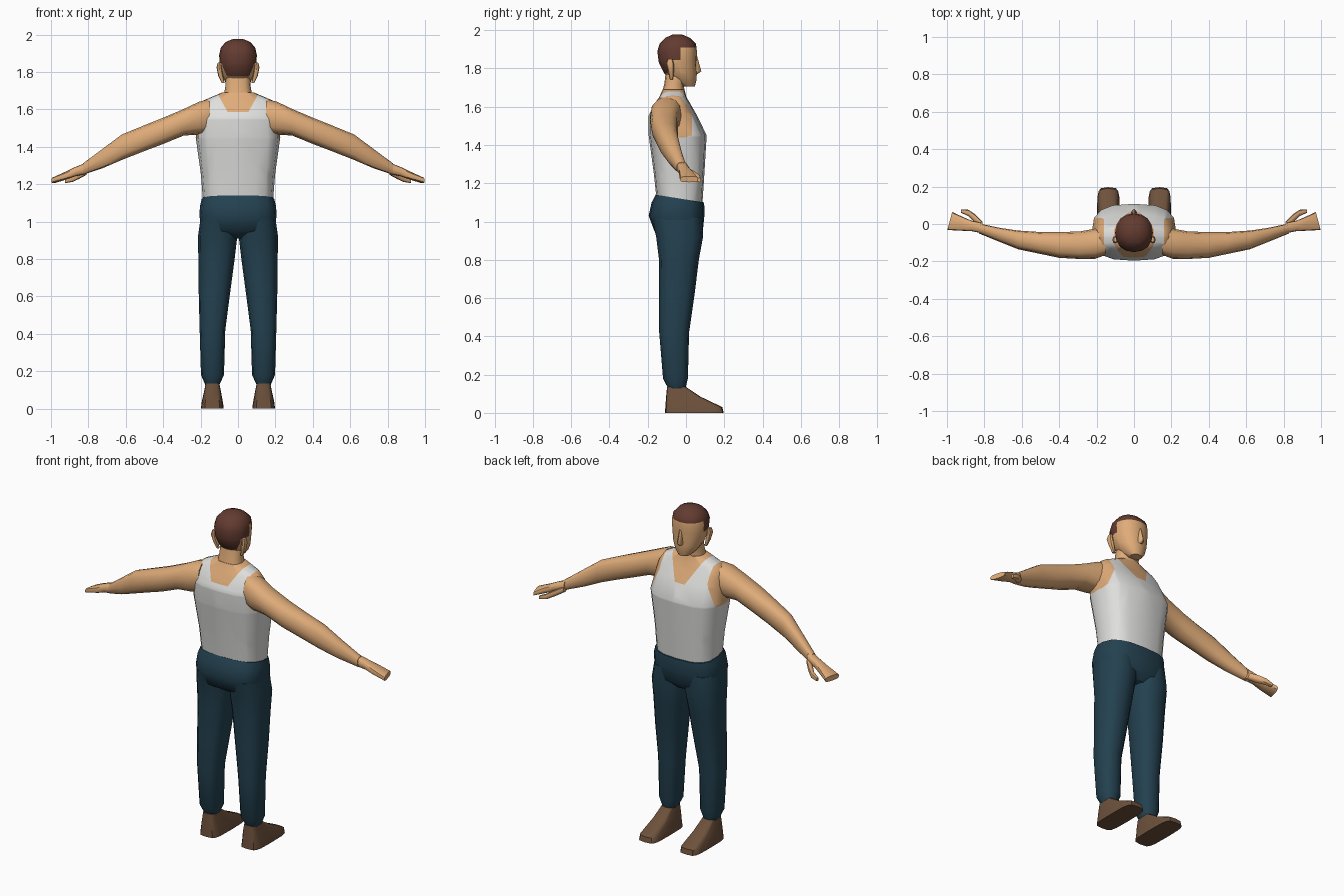
import bpy, bmesh, math
from mathutils import Vector


def material(name, r, g, b):
    m = bpy.data.materials.new(name)
    m.diffuse_color = (r, g, b, 1)
    return m


SKIN = material("skin", 0.74, 0.41, 0.19)
SHIRT = material("white_shirt", 0.74, 0.74, 0.73)
PANTS = material("dark_teal_pants", 0.017, 0.053, 0.080)
HAIR = material("brown_hair", 0.125, 0.044, 0.030)
SHOE = material("brown_shoe", 0.155, 0.083, 0.045)


def spow(c, e):
    return math.copysign(abs(c) ** e, c)


def loft(name, axis, sections, mats, sides=12, p=2.5, mirror=False, cuts=(), rule=None):
    """Skin super-ellipse sections (t, u0, u1, v0, v1[, tilt]) along an axis.
    u, v are (x, y) for axis z and (y, z) for axis x. Cuts are (point, normal)."""
    bm = bmesh.new()
    rings = []
    for s in sections:
        t, u0, u1, v0, v1 = s[:5]
        tilt = s[5] if len(s) > 5 else 0
        ring = []
        for i in range(sides):
            a = math.tau * i / sides
            du = (u1 - u0) / 2 * spow(math.cos(a), 2 / p)
            dv = (v1 - v0) / 2 * spow(math.sin(a), 2 / p)
            u, v = (u0 + u1) / 2 + du, (v0 + v1) / 2 + dv
            if axis == 'z':
                co = (u, v, t + tilt * dv)
            else:
                co = (t + tilt * du, u, v)
            ring.append(bm.verts.new(co))
        rings.append(ring)
    for a, b in zip(rings, rings[1:]):
        for i in range(sides):
            j = (i + 1) % sides
            bm.faces.new((a[i], a[j], b[j], b[i]))
    bm.faces.new(rings[0])
    bm.faces.new(rings[-1])
    for co, no in cuts:
        bmesh.ops.bisect_plane(bm, geom=bm.verts[:] + bm.edges[:] + bm.faces[:],
                               plane_co=co, plane_no=no, dist=1e-5)
    bmesh.ops.recalc_face_normals(bm, faces=bm.faces[:])
    for f in bm.faces:
        f.smooth = True
        if rule:
            f.material_index = rule(f.calc_center_median())
    for e in bm.edges:
        e.smooth = e.calc_face_angle(0) < math.radians(42)
    me = bpy.data.meshes.new(name)
    bm.to_mesh(me)
    bm.free()
    for m in mats:
        me.materials.append(m)
    ob = bpy.data.objects.new(name, me)
    bpy.context.collection.objects.link(ob)
    if mirror:
        ob.modifiers.new("mirror", 'MIRROR').use_mirror_merge = False
    return ob


# Torso: tank top with neckline and armholes cut into skin-coloured areas
def line_plane(x0, z0, x1, z1, side):
    return (Vector((side * x0, 0, z0)), Vector((z1 - z0, 0, -side * (x1 - x0))).normalized())


def neck_x(z):
    return 0.055 + (z - 1.585) * 0.55


def arm_x(z):
    return 0.16 + max(0, 1.57 - z) * 0.45


def torso_rule(c):
    x = abs(c.x)
    if x > arm_x(c.z) and c.z > 1.44:
        return 1
    if x < neck_x(c.z) and c.z > (1.585 if c.y < -0.07 else 1.545):
        return 1
    return 0


cuts = [(Vector((0, 0, z)), Vector((0, 0, 1))) for z in (1.44, 1.545, 1.57, 1.585)]
cuts.append((Vector((0, -0.07, 0)), Vector((0, 1, 0))))
for s in (1, -1):
    cuts.append(line_plane(neck_x(1.5), 1.5, neck_x(1.7), 1.7, s))
    cuts.append(line_plane(0.16, 1.57, 0.16, 1.7, s))
    cuts.append(line_plane(arm_x(1.44), 1.44, 0.16, 1.57, s))
loft("torso", 'z', [
    (1.08, -0.185, 0.185, -0.150, 0.085),
    (1.25, -0.198, 0.198, -0.168, 0.096),
    (1.45, -0.226, 0.226, -0.195, 0.108),
    (1.55, -0.215, 0.215, -0.196, 0.060),
    (1.61, -0.205, 0.205, -0.168, 0.026),
    (1.65, -0.180, 0.180, -0.140, 0.002),
    (1.69, -0.085, 0.085, -0.122, -0.008)],
    [SHIRT, SKIN], sides=16, p=2.8, cuts=cuts, rule=torso_rule)

# Trousers: hips with a waist dipping to the front, and legs
loft("hips", 'z', [
    (0.91, -0.10, 0.10, -0.100, 0.050),
    (0.95, -0.19, 0.19, -0.165, 0.088),
    (1.03, -0.207, 0.207, -0.195, 0.096),
    (1.085, -0.203, 0.203, -0.180, 0.097, -0.10),
    (1.12, -0.194, 0.194, -0.158, 0.093, -0.16)],
    [PANTS], sides=16, p=2.8)
loft("leg", 'z', [
    (1.02, 0.010, 0.200, -0.178, 0.085),
    (0.92, 0.004, 0.214, -0.156, 0.089),
    (0.80, 0.018, 0.212, -0.141, 0.067),
    (0.62, 0.042, 0.210, -0.141, 0.045),
    (0.42, 0.068, 0.205, -0.140, 0.016),
    (0.18, 0.075, 0.198, -0.120, 0.010),
    (0.125, 0.100, 0.174, -0.092, -0.004)],
    [PANTS], mirror=True)

# Shoes: wedge sloping to the toe
loft("shoe", 'z', [
    (0.0, 0.076, 0.198, -0.110, 0.197),
    (0.03, 0.080, 0.195, -0.108, 0.190),
    (0.085, 0.090, 0.183, -0.104, 0.075),
    (0.135, 0.100, 0.173, -0.099, 0.000)],
    [SHOE], sides=16, p=4.5, mirror=True)

# Arms, hands and thumbs
loft("arm", 'x', [
    (0.15, -0.165, -0.020, 1.470, 1.655),
    (0.21, -0.187, -0.025, 1.465, 1.640),
    (0.29, -0.187, -0.040, 1.460, 1.602),
    (0.40, -0.181, -0.043, 1.415, 1.555),
    (0.50, -0.160, -0.043, 1.377, 1.515),
    (0.62, -0.135, -0.035, 1.330, 1.466),
    (0.72, -0.095, -0.020, 1.287, 1.392),
    (0.83, -0.050, 0.003, 1.250, 1.310)],
    [SKIN], mirror=True)
loft("hand", 'x', [
    (0.81, -0.050, 0.005, 1.255, 1.315),
    (0.87, -0.038, 0.018, 1.242, 1.292),
    (0.92, -0.036, 0.040, 1.224, 1.268),
    (0.985, -0.032, 0.064, 1.205, 1.236, -0.27)],
    [SKIN], p=3, mirror=True)
loft("thumb", 'x', [
    (0.81, -0.025, 0.012, 1.250, 1.285),
    (0.85, 0.005, 0.052, 1.228, 1.266),
    (0.885, 0.042, 0.076, 1.212, 1.246),
    (0.925, 0.060, 0.078, 1.205, 1.228)],
    [SKIN], sides=8, mirror=True)

# Neck
loft("neck", 'z', [
    (1.66, -0.078, 0.078, -0.128, -0.005),
    (1.72, -0.068, 0.068, -0.113, -0.012),
    (1.79, -0.066, 0.066, -0.105, 0.020)],
    [SKIN])


# Head: short hair split from the face at the hairline, sideburns and nape
def hair_rule(c):
    if c.z > 1.91 or (c.y < -0.03 and c.z > 1.845) or (c.y < -0.095 and c.z > 1.775):
        return 1
    return 0


loft("head", 'z', [
    (1.705, -0.034, 0.034, -0.020, 0.046),
    (1.735, -0.062, 0.062, -0.070, 0.054),
    (1.775, -0.083, 0.083, -0.115, 0.057),
    (1.83, -0.096, 0.096, -0.142, 0.055),
    (1.89, -0.101, 0.101, -0.150, 0.057),
    (1.93, -0.092, 0.092, -0.137, 0.052),
    (1.96, -0.066, 0.066, -0.108, 0.020),
    (1.977, -0.025, 0.025, -0.070, -0.020)],
    [SKIN, HAIR], sides=16, p=2.2, rule=hair_rule,
    cuts=[(Vector((0, 0, z)), Vector((0, 0, 1))) for z in (1.775, 1.845, 1.91)]
    + [(Vector((0, y, 0)), Vector((0, 1, 0))) for y in (-0.03, -0.095)])

# Nose and ears
loft("nose", 'z', [
    (1.772, -0.016, 0.016, 0.030, 0.062),
    (1.785, -0.018, 0.018, 0.030, 0.080),
    (1.865, -0.009, 0.009, 0.030, 0.058)],
    [SKIN], sides=8, p=1.6)
loft("ear", 'z', [
    (1.742, 0.072, 0.088, -0.084, -0.068),
    (1.78, 0.080, 0.106, -0.092, -0.064),
    (1.825, 0.088, 0.115, -0.104, -0.064),
    (1.85, 0.090, 0.108, -0.096, -0.070)],
    [SKIN], sides=8, mirror=True)
